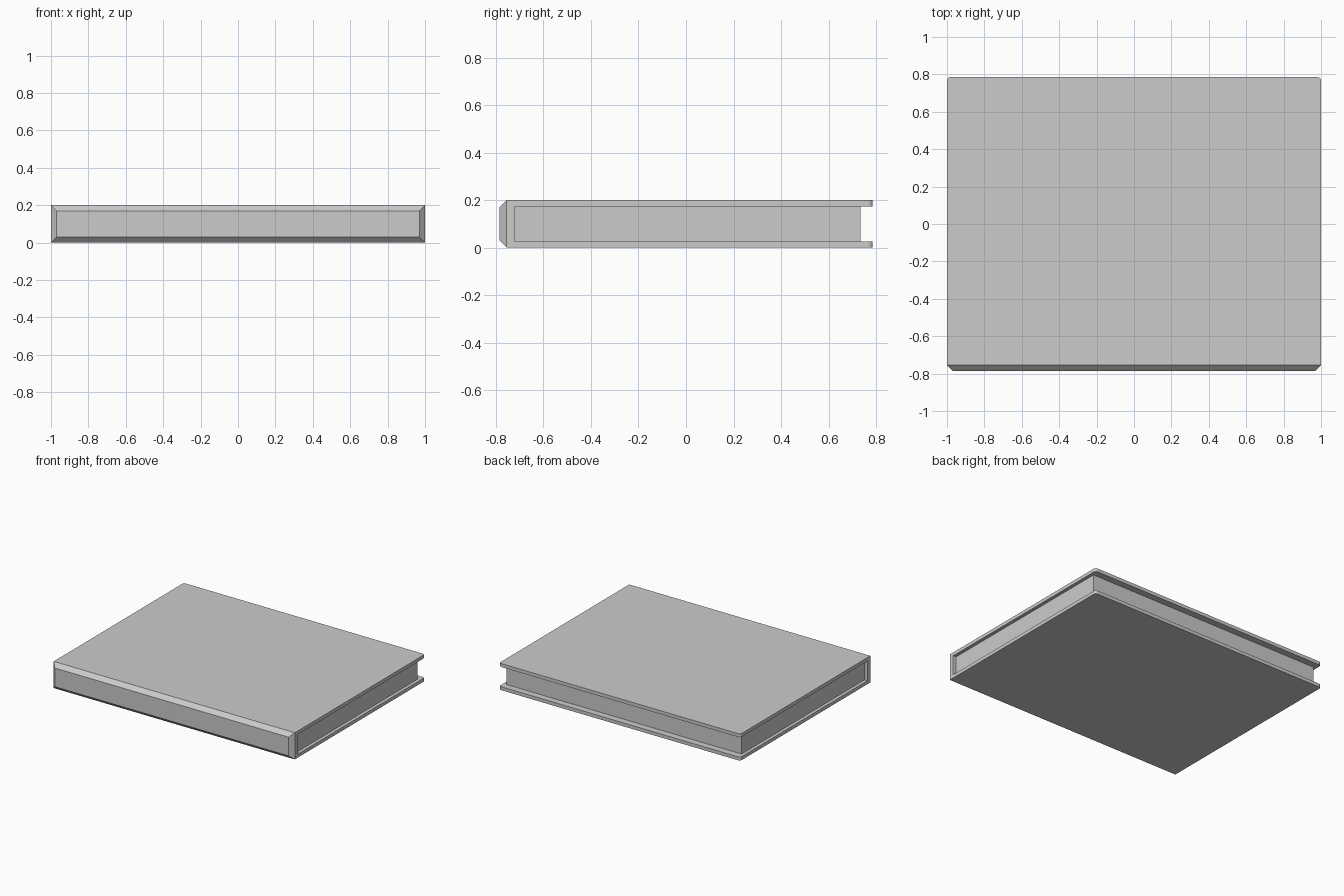
import bpy, bmesh

if "Cube" in bpy.data.objects:
    bpy.data.objects.remove(bpy.data.objects["Cube"])


def add_object(name, bm):
    bmesh.ops.recalc_face_normals(bm, faces=bm.faces)
    mesh = bpy.data.meshes.new(name)
    bm.to_mesh(mesh)
    bm.free()
    obj = bpy.data.objects.new(name, mesh)
    bpy.context.collection.objects.link(obj)
    return obj


def extrude_x(profile, half):
    """Extrude a (y, z) profile from x = -half to x = half."""
    bm = bmesh.new()
    face = bm.faces.new([bm.verts.new((-half, y, z)) for y, z in profile])
    geom = bmesh.ops.extrude_face_region(bm, geom=[face])["geom"]
    verts = [v for v in geom if isinstance(v, bmesh.types.BMVert)]
    bmesh.ops.translate(bm, verts=verts, vec=(2 * half, 0, 0))
    return bm


def bevel(bm, test, offset, segments):
    edges = [e for e in bm.edges if test(*[v.co for v in e.verts])]
    bmesh.ops.bevel(bm, geom=edges, offset=offset, segments=segments,
                    profile=0.5, affect='EDGES')


D, H, T, SPINE = 0.785, 0.2, 0.026, -0.72

# Hard cover: two boards joined by the spine at the front
cover = extrude_x([(-D, 0), (D, 0), (D, T), (SPINE, T),
                   (SPINE, H - T), (D, H - T), (D, H), (-D, H)], 1.0)
# Chamfer around the outer spine face
bevel(cover, lambda a, b: max(a.y, b.y) < -D + 1e-4, 0.03, 1)
# Rounded free corners of both boards
bevel(cover, lambda a, b: min(a.y, b.y) > D - 1e-4 and abs(a.x - b.x) < 1e-4,
      0.018, 3)
add_object("cover", cover)

# Page block, inset from the board edges
pages = extrude_x([(SPINE, T), (0.735, T), (0.735, H - T), (SPINE, H - T)], 0.975)
add_object("pages", pages)
